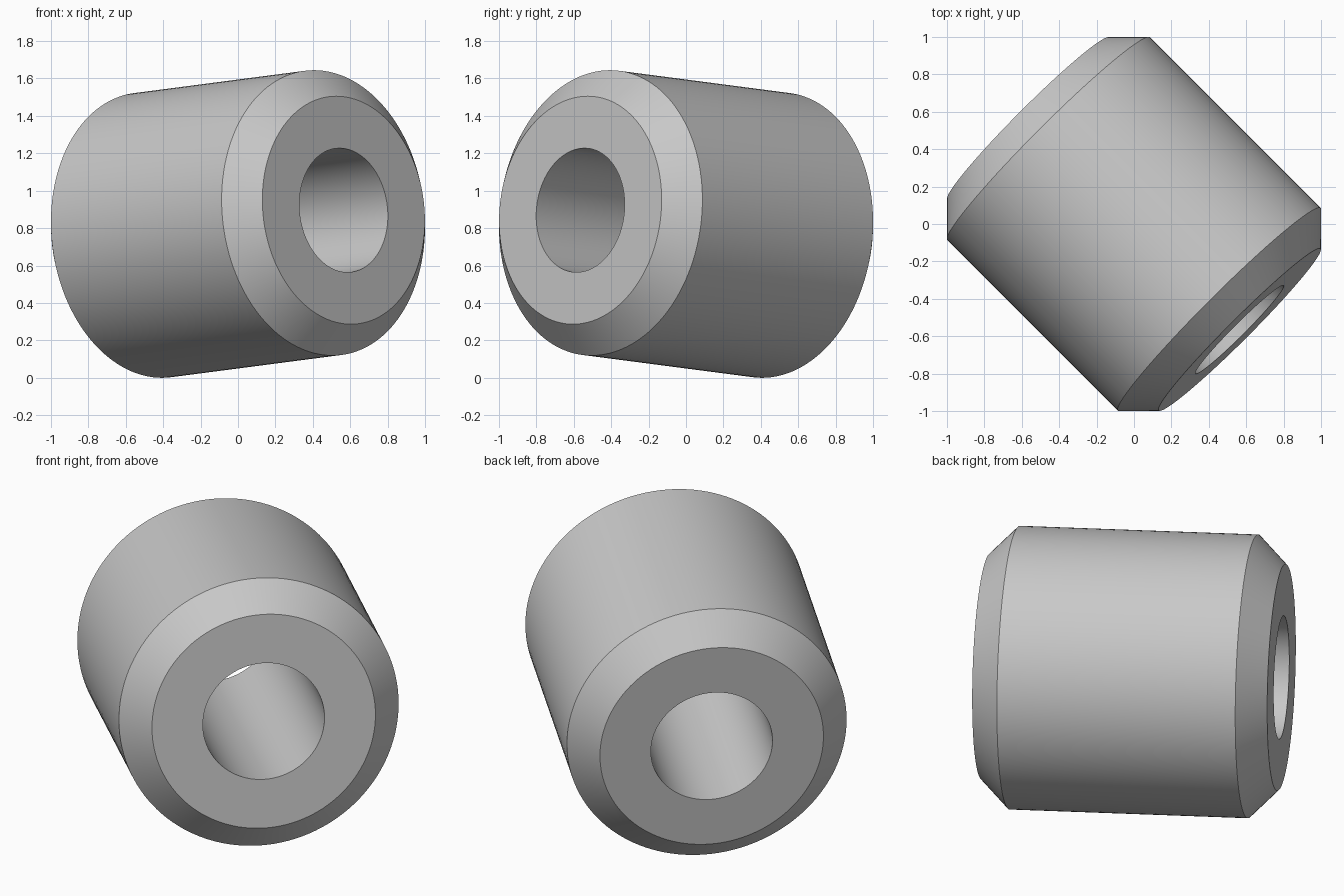
import bpy
import bmesh
import math
from mathutils import Matrix, Vector

cube = bpy.data.objects.get("Cube")
if cube:
    bpy.data.objects.remove(cube, do_unlink=True)

# Dimensions of the chamfered bushing
SEGMENTS = 128
OUTER_R, FACE_R, BORE_R = 0.766, 0.612, 0.333
BARREL_HALF, HALF_LENGTH = 0.648, 0.802
TILT_SINE = 0.092
CENTRE_Z = 0.822

# Plain grey material
grey = bpy.data.materials.new("plain_grey")
grey.use_nodes = True
colour = (0.58, 0.58, 0.58, 1)
grey.diffuse_color = colour
grey.node_tree.nodes["Principled BSDF"].inputs["Base Color"].default_value = colour

# Closed cross-section (radius, height), spun around the axis
profile = [
    (BORE_R, -HALF_LENGTH),
    (FACE_R, -HALF_LENGTH),
    (OUTER_R, -BARREL_HALF),
    (OUTER_R, BARREL_HALF),
    (FACE_R, HALF_LENGTH),
    (BORE_R, HALF_LENGTH),
]
bm = bmesh.new()
verts = [bm.verts.new((r, 0, h)) for r, h in profile]
edges = [bm.edges.new((a, b)) for a, b in zip(verts, verts[1:] + verts[:1])]
bmesh.ops.spin(bm, geom=verts + edges, cent=(0, 0, 0), axis=(0, 0, 1),
               angle=math.tau, steps=SEGMENTS, use_duplicate=False)
bmesh.ops.remove_doubles(bm, verts=bm.verts, dist=0.0001)
bmesh.ops.recalc_face_normals(bm, faces=bm.faces)

# Lay the axis diagonally, with the front end slightly raised
flat = math.sqrt((1 - TILT_SINE ** 2) / 2)
axis = Vector((flat, -flat, TILT_SINE))
turn = axis.to_track_quat('Z', 'Y').to_matrix().to_4x4()
bm.transform(Matrix.Translation((0, 0, CENTRE_Z)) @ turn)

mesh = bpy.data.meshes.new("bushing")
bm.to_mesh(mesh)
bm.free()
mesh.materials.append(grey)
bushing = bpy.data.objects.new("bushing", mesh)
bpy.context.collection.objects.link(bushing)

# Smooth round walls, crisp chamfer and bore edges
bpy.ops.object.select_all(action='DESELECT')
bushing.select_set(True)
bpy.context.view_layer.objects.active = bushing
bpy.ops.object.shade_smooth_by_angle(angle=math.radians(30))
